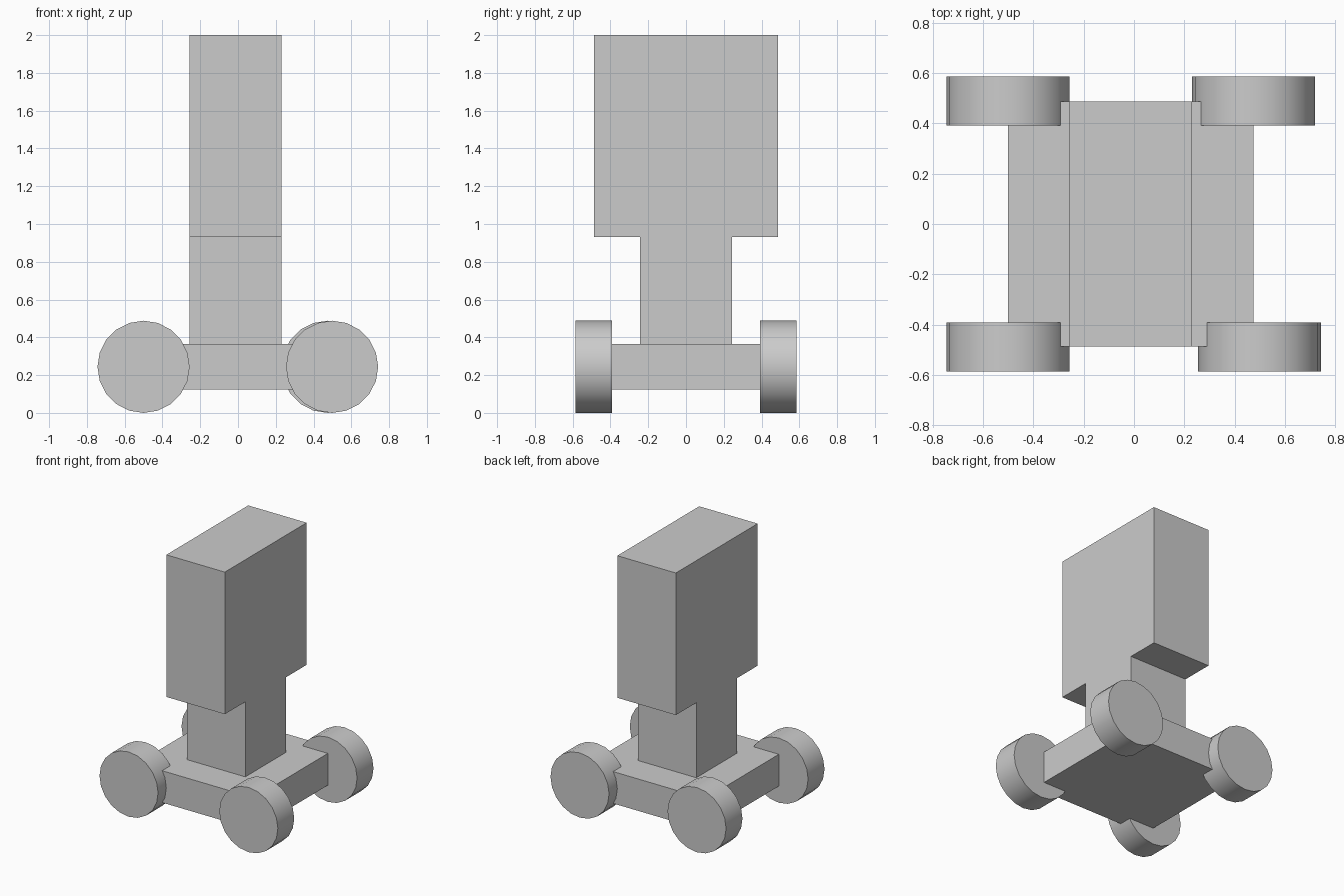
import bpy
import bmesh
import math
from mathutils import Matrix, Vector

if "Cube" in bpy.data.objects:
    bpy.data.objects.remove(bpy.data.objects["Cube"])


def add_object(name, bm):
    mesh = bpy.data.meshes.new(name)
    bm.to_mesh(mesh)
    bm.free()
    obj = bpy.data.objects.new(name, mesh)
    bpy.context.collection.objects.link(obj)
    return obj


def box(name, lo, hi):
    lo, hi = Vector(lo), Vector(hi)
    bm = bmesh.new()
    bmesh.ops.create_cube(bm, size=1)
    bmesh.ops.scale(bm, vec=hi - lo, verts=bm.verts)
    bmesh.ops.translate(bm, vec=(lo + hi) / 2, verts=bm.verts)
    return add_object(name, bm)


def wheel(name, x, y, radius=0.244, width=0.195, sides=20):
    # Disc with its axle along y, resting on the ground
    bm = bmesh.new()
    bmesh.ops.create_cone(
        bm, cap_ends=True, segments=sides, radius1=radius, radius2=radius, depth=width,
        matrix=Matrix.Translation((x, y, radius)) @ Matrix.Rotation(math.pi / 2, 4, 'X'))
    # Smooth rim, sharp flat caps
    for f in bm.faces:
        f.smooth = len(f.verts) == 4
    for e in bm.edges:
        e.smooth = all(f.smooth for f in e.link_faces)
    return add_object(name, bm)


# Body: tall head block on a narrow neck on a flat base
box("head", (-0.256, -0.487, 0.93), (0.231, 0.487, 2.0))
box("neck", (-0.256, -0.243, 0.365), (0.231, 0.243, 0.93))
box("base", (-0.50, -0.487, 0.125), (0.475, 0.487, 0.365))

# Wheels: the front right one sits slightly further out
for name, x, side in (("front_left", -0.50, -1), ("front_right", 0.498, -1),
                      ("back_left", -0.50, 1), ("back_right", 0.475, 1)):
    wheel(name + "_wheel", x, side * 0.488)
